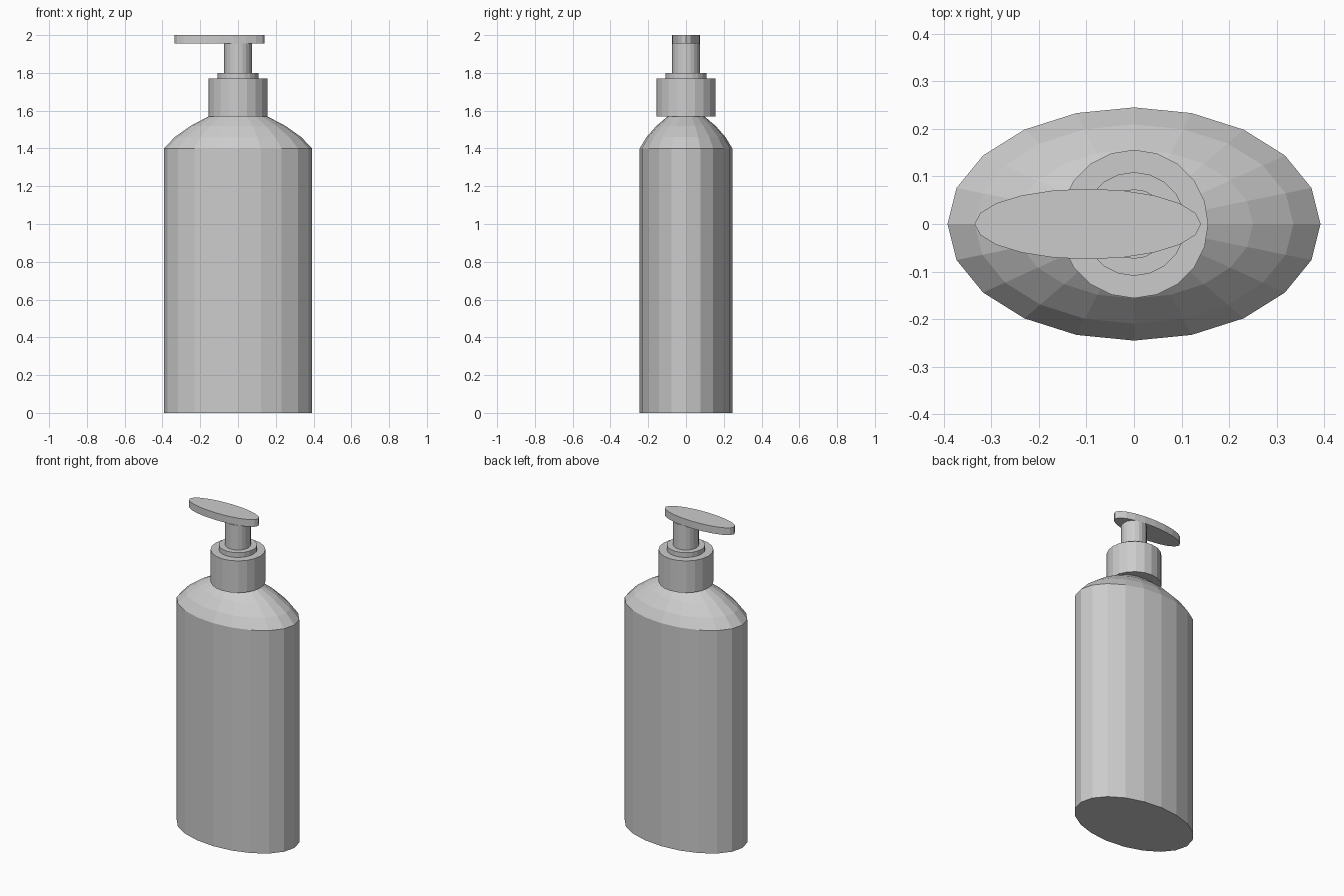
import bpy, bmesh, math

if "Cube" in bpy.data.objects:
    bpy.data.objects.remove(bpy.data.objects["Cube"])

SIDES = 20


def loft(name, rings, cx=0.0):
    """Closed solid from stacked elliptical rings given as (rx, ry, z)."""
    bm = bmesh.new()
    loops = []
    for rx, ry, z in rings:
        loops.append([bm.verts.new((cx + rx * math.cos(2 * math.pi * i / SIDES),
                                    ry * math.sin(2 * math.pi * i / SIDES), z))
                      for i in range(SIDES)])
    for a, b in zip(loops, loops[1:]):
        for i in range(SIDES):
            j = (i + 1) % SIDES
            bm.faces.new((a[i], a[j], b[j], b[i]))
    bm.faces.new(loops[0][::-1])
    bm.faces.new(loops[-1])
    mesh = bpy.data.meshes.new(name)
    bm.to_mesh(mesh)
    bm.free()
    obj = bpy.data.objects.new(name, mesh)
    bpy.context.collection.objects.link(obj)
    return obj


def cylinder(name, r, z0, z1):
    return loft(name, [(r, r, z0), (r, r, z1)])


# Oval bottle with rounded shoulders
RATIO = 0.625
profile = [(0.392, 0.0), (0.392, 1.40), (0.335, 1.46), (0.25, 1.52), (0.155, 1.57)]
loft("bottle", [(r, r * RATIO, z) for r, z in profile])

# Pump: screw collar, step ring, stem
cylinder("collar", 0.156, 1.57, 1.77)
cylinder("collar_step", 0.109, 1.77, 1.80)
cylinder("pump_stem", 0.073, 1.80, 1.955)

# Flat oval press head, reaching towards -x
loft("pump_head", [(0.238, 0.074, 1.955), (0.238, 0.074, 2.0)], cx=-0.097)
